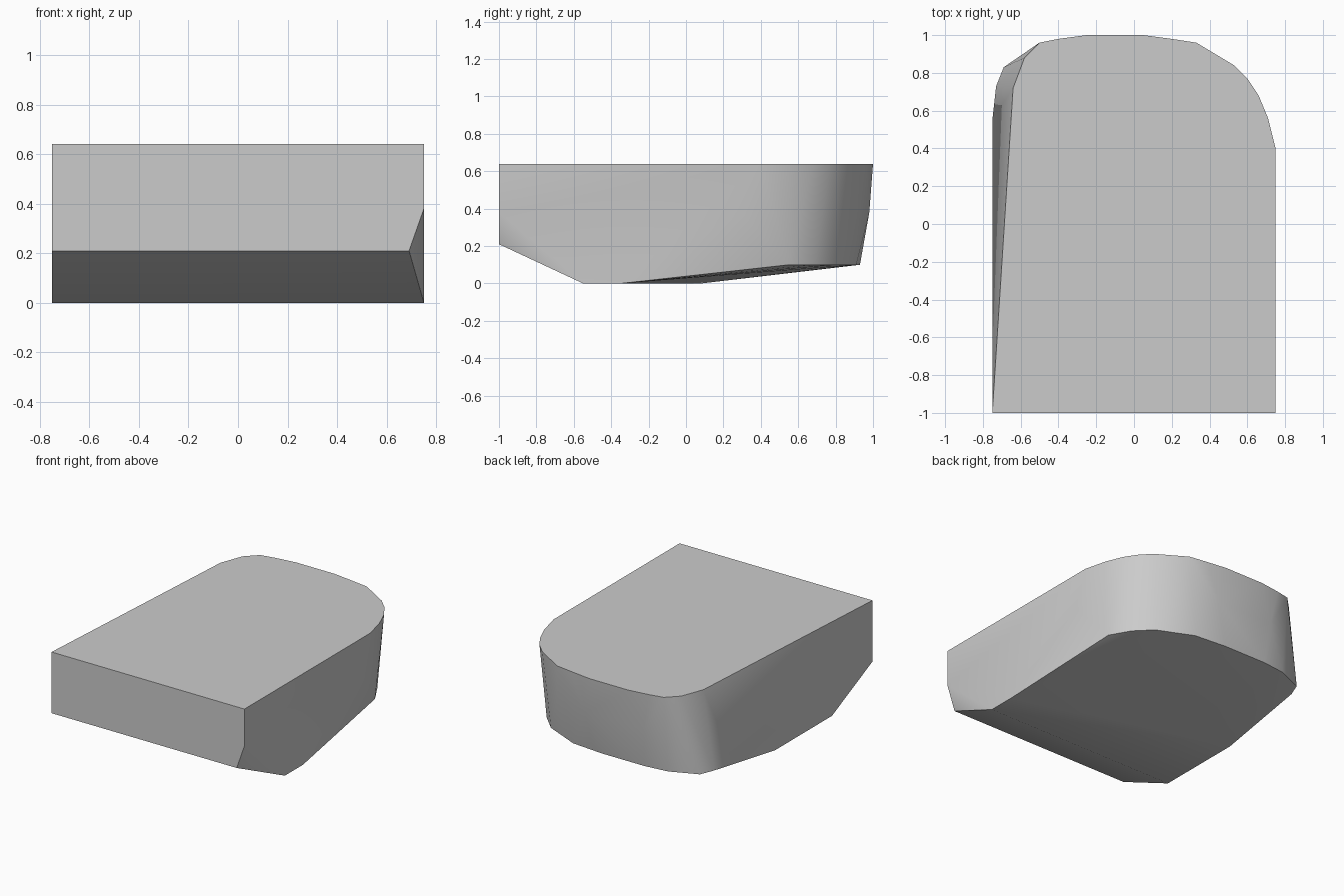
import bpy
import bmesh
import math

default_cube = bpy.data.objects.get("Cube")
if default_cube:
    bpy.data.objects.remove(default_cube, do_unlink=True)


def flat_material(name, colour):
    material = bpy.data.materials.new(name)
    material.use_nodes = True
    material.diffuse_color = colour
    shader = next(n for n in material.node_tree.nodes if n.type == "BSDF_PRINCIPLED")
    shader.inputs["Base Color"].default_value = colour
    return material


def hull_object(name, rings, material):
    """Wrap a convex skin around outline points grouped by height."""
    bm = bmesh.new()
    for height, outline in rings:
        for x, y in outline:
            bm.verts.new((x, y, height))
    result = bmesh.ops.convex_hull(bm, input=bm.verts[:], use_existing_faces=False)
    unused = {v for key in ("geom_interior", "geom_unused") for v in result[key]
              if isinstance(v, bmesh.types.BMVert)}
    bmesh.ops.delete(bm, geom=list(unused), context="VERTS")
    # Merge the coplanar triangles into clean flat faces
    bmesh.ops.dissolve_limit(bm, angle_limit=math.radians(0.5),
                             verts=bm.verts[:], edges=bm.edges[:])
    bmesh.ops.recalc_face_normals(bm, faces=bm.faces[:])
    mesh = bpy.data.meshes.new(name)
    bm.to_mesh(mesh)
    bm.free()
    mesh.materials.append(material)
    obj = bpy.data.objects.new(name, mesh)
    bpy.context.collection.objects.link(obj)
    return obj


half_width = 0.75

# Flat top: square front, rounded back
top_rim = [(-half_width, -1), (half_width, -1), (half_width, 0.4), (0.71, 0.56),
           (0.66, 0.68), (0.6, 0.77), (0.53, 0.84), (0.33, 0.96), (0.2, 0.98),
           (0.05, 1), (-0.25, 1), (-0.4, 0.98), (-0.5, 0.96), (-0.58, 0.88),
           (-0.64, 0.72)]
# Slight bulge of the back wall and the top of the cut front corner
bulge = [(half_width, -1), (half_width, 0.3), (0.36, 0.92), (0.1, 0.98), (-0.35, 0.97)]
# Lower front edge, stopping short at the cut corner
front_lip = [(-half_width, -1), (0.69, -1)]
# Lower back rim
back_rim = [(0.68, 0.55), (0.6, 0.69), (0.49, 0.8), (0.24, 0.91), (0, 0.93),
            (-0.33, 0.93), (-0.5, 0.91), (-0.69, 0.83), (-0.73, 0.73),
            (-half_width, 0.55)]
# Underside resting on the floor
floor_patch = [(-half_width, -0.55), (half_width, -0.55), (half_width, -0.35),
               (-half_width, 0.08)]

grey = flat_material("plain_grey", (0.6, 0.6, 0.6, 1))
block = hull_object("rounded_block", [(0.64, top_rim), (0.38, bulge), (0.21, front_lip),
                                      (0.1, back_rim), (0, floor_patch)], grey)

# Smooth the curved wall while keeping the rims crisp
bpy.ops.object.select_all(action="DESELECT")
block.select_set(True)
bpy.context.view_layer.objects.active = block
bpy.ops.object.shade_smooth_by_angle(angle=math.radians(30))
